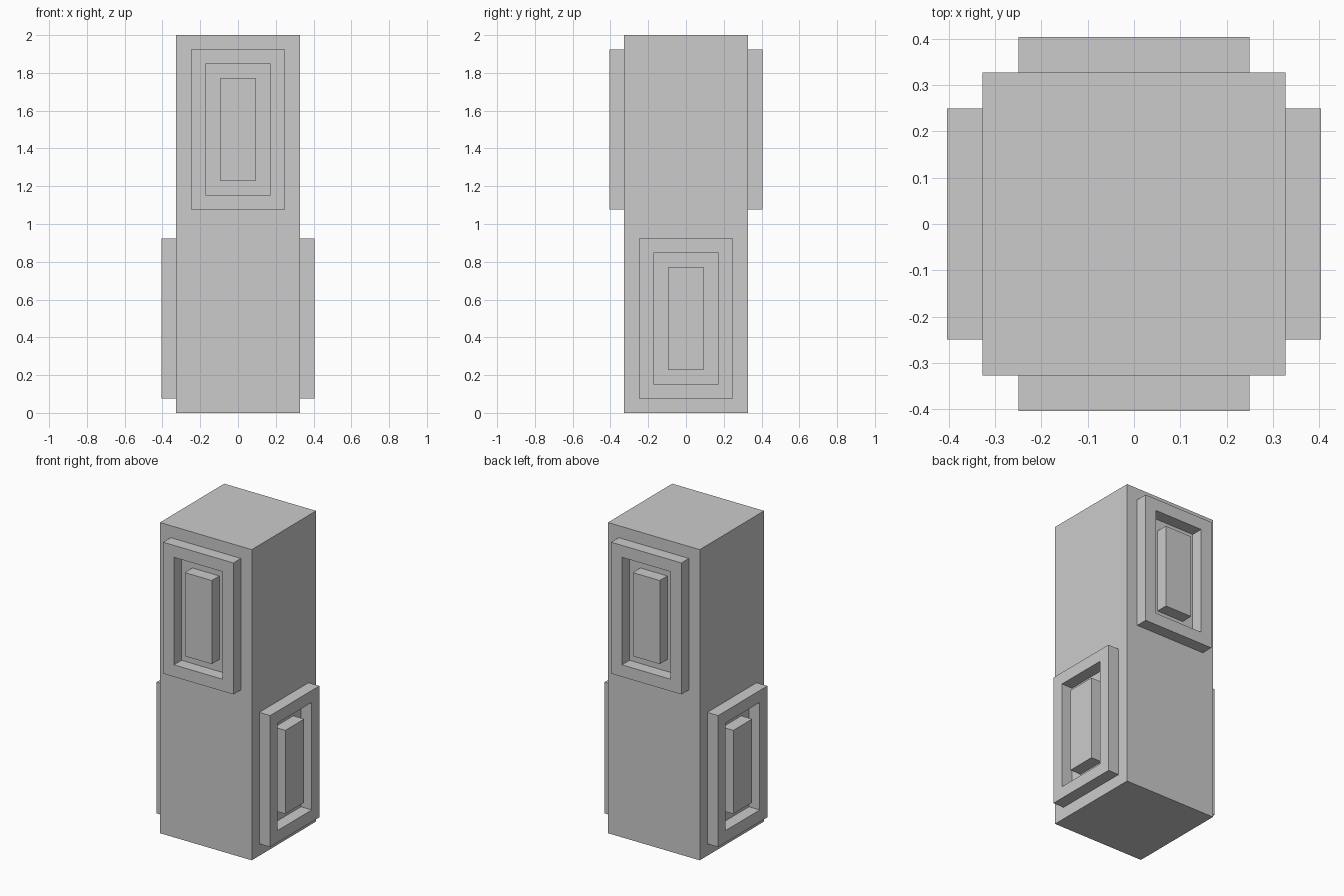
import bpy, bmesh
from mathutils import Vector

if "Cube" in bpy.data.objects:
    bpy.data.objects.remove(bpy.data.objects["Cube"])

HALF = 0.327   # half width of the square pillar
STEP = 0.077   # margin, frame width, gap width and relief height


def extrude(bm, faces, normal):
    """Raise a group of faces along the panel normal."""
    result = bmesh.ops.extrude_face_region(bm, geom=faces)
    verts = [g for g in result["geom"] if isinstance(g, bmesh.types.BMVert)]
    bmesh.ops.translate(bm, verts=verts, vec=normal * STEP)


def add_panel(bm, normal, height):
    """Inset a raised frame and a raised centre block into one half of a side."""
    face = next(f for f in bm.faces if f.normal.dot(normal) > 0.9
                and (f.calc_center_median() - normal * HALF
                     - Vector((0, 0, height))).length < 0.01)

    def inset():
        return bmesh.ops.inset_region(bm, faces=[face], thickness=STEP,
                                      use_even_offset=True)["faces"]
    inset()             # plain margin
    frame = inset()     # frame ring
    inset()             # gap around the block
    extrude(bm, frame, normal)
    extrude(bm, [face], normal)


bm = bmesh.new()

# Square pillar, split at mid height into two panel zones
bmesh.ops.create_cube(bm, size=1)
bmesh.ops.scale(bm, vec=(2 * HALF, 2 * HALF, 2), verts=bm.verts)
bmesh.ops.translate(bm, vec=(0, 0, 1), verts=bm.verts)
bmesh.ops.bisect_plane(bm, geom=bm.verts[:] + bm.edges[:] + bm.faces[:],
                       plane_co=(0, 0, 1), plane_no=(0, 0, 1))
bm.normal_update()

# Upper panels on front and back, lower panels on both sides
for sign in (-1, 1):
    add_panel(bm, Vector((0, sign, 0)), 1.5)
    add_panel(bm, Vector((sign, 0, 0)), 0.5)

bmesh.ops.recalc_face_normals(bm, faces=bm.faces)
mesh = bpy.data.meshes.new("panelled_pillar")
bm.to_mesh(mesh)
bm.free()
bpy.context.collection.objects.link(bpy.data.objects.new("panelled_pillar", mesh))
